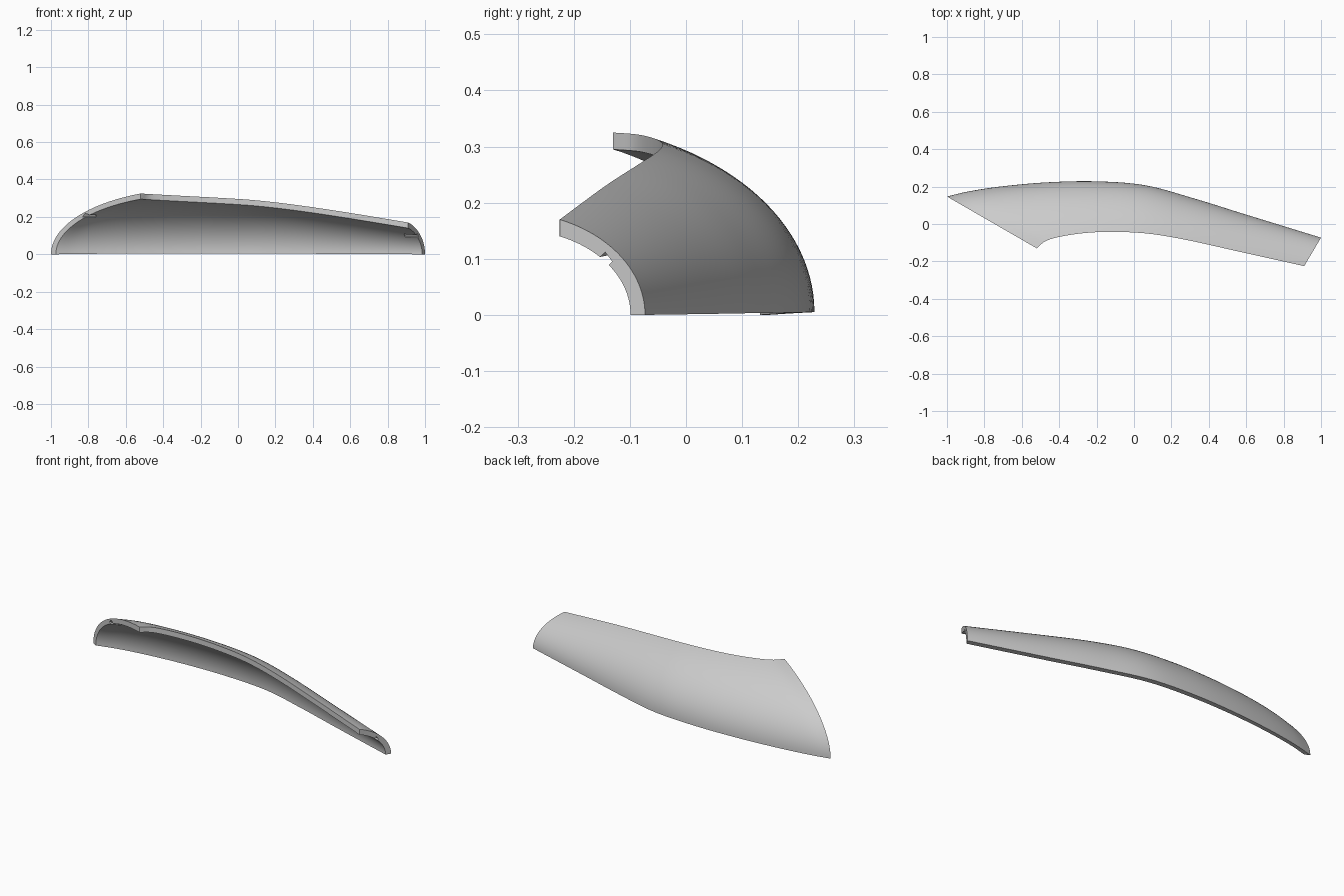
import bpy, bmesh, math
from mathutils import Vector, Matrix

cube = bpy.data.objects.get("Cube")
if cube:
    bpy.data.objects.remove(cube, do_unlink=True)

WALL = 0.03                  # shell thickness
SWEEP = math.radians(68)     # arc of the elliptical section
ARC_STEPS, SUBSTEPS = 24, 7

# Stations along the shell: front edge x, y, back edge x, y, crest height
STATIONS = [Vector(s) for s in (
    (-0.52, -0.13, -1.0, 0.147, 0.325),
    (-0.47, -0.09, -0.88, 0.175, 0.322),
    (-0.38, -0.065, -0.7, 0.202, 0.317),
    (-0.25, -0.047, -0.46, 0.223, 0.31),
    (-0.1, -0.042, -0.2, 0.228, 0.302),
    (0.08, -0.052, 0.06, 0.207, 0.29),
    (0.28, -0.085, 0.32, 0.137, 0.268),
    (0.55, -0.145, 0.6, 0.05, 0.229),
    (0.91, -0.225, 1.0, -0.073, 0.17),
)]


def smooth_path(points, steps):
    """Catmull-Rom interpolation through the stations."""
    padded = [points[0] * 2 - points[1]] + points + [points[-1] * 2 - points[-2]]
    result = []
    for a, b, c, d in zip(padded, padded[1:], padded[2:], padded[3:]):
        for i in range(steps):
            t = i / steps
            result.append((b * 2 + (c - a) * t + (a * 2 - b * 5 + c * 4 - d) * t * t
                           + (b * 3 - a - c * 3 + d) * t ** 3) / 2)
    return result + [points[-1]]


def arc(station, inset, base):
    """Section arc from the low back edge up to the crest at the front."""
    fx, fy, bx, by, height = station
    front, back = Vector((fx, fy, 0)), Vector((bx, by, 0))
    out = back - front
    width = out.length - inset
    out.normalize()
    low = math.cos(SWEEP)
    points = []
    for i in range(ARC_STEPS + 1):
        angle = SWEEP * i / ARC_STEPS
        reach = width * (math.cos(angle) - low) / (1 - low)
        rise = (height - inset - base) * math.sin(angle) / math.sin(SWEEP)
        points.append(front + out * reach + Vector((0, 0, base + rise)))
    return points


# Swept shell with closed rims
bm = bmesh.new()
rings = []
path = smooth_path(STATIONS, SUBSTEPS)
for k, station in enumerate(path):
    base = 0.005 * math.sin(math.pi * k / (len(path) - 1))
    loop = arc(station, 0, base) + arc(station, WALL, base)[::-1]
    rings.append([bm.verts.new(p) for p in loop])
count = len(rings[0])
for r, s in zip(rings, rings[1:]):
    for i in range(count):
        j = (i + 1) % count
        bm.faces.new((r[i], r[j], s[j], s[i]))
for ring in (rings[0], rings[-1]):
    for i in range(ARC_STEPS):
        bm.faces.new((ring[i], ring[i + 1], ring[count - 2 - i], ring[count - 1 - i]))
bmesh.ops.recalc_face_normals(bm, faces=bm.faces)
mesh = bpy.data.meshes.new("curved_shell")
bm.to_mesh(mesh)
bm.free()
shell = bpy.data.objects.new("curved_shell", mesh)
bpy.context.collection.objects.link(shell)

grey = bpy.data.materials.new("light_grey")
grey.use_nodes = True
colour = (0.6, 0.6, 0.6, 1)
grey.diffuse_color = colour
grey.node_tree.nodes["Principled BSDF"].inputs["Base Color"].default_value = colour
mesh.materials.append(grey)


def cut_box(name, centre, size, turn, roll=0):
    """Cut a turned box out of the shell."""
    bpy.ops.mesh.primitive_cube_add(size=1)
    box = bpy.context.object
    box.name = name
    box.hide_render = True
    box.data.transform(Matrix.Translation(centre) @ Matrix.Rotation(turn, 4, "Z")
                       @ Matrix.Rotation(roll, 4, "X") @ Matrix.Diagonal((*size, 1)))
    bpy.context.view_layer.objects.active = shell
    mod = shell.modifiers.new(name, "BOOLEAN")
    mod.operation = "DIFFERENCE"
    mod.solver = "EXACT"
    mod.object = box
    bpy.ops.object.modifier_apply(modifier=mod.name)
    bpy.data.objects.remove(box, do_unlink=True)


# Locating slots inside both ends, and a shallow recess at the low back corner
def slot_point(station):
    return arc(station, WALL, 0)[int(ARC_STEPS * 0.62)]


cut_box("right_slot", slot_point(path[-1]), (0.14, 0.022, 0.022), -0.25, math.radians(40))
cut_box("left_slot", slot_point(path[0]), (0.1, 0.03, 0.022), 0.2, math.radians(30))
cut_box("corner_recess", Vector((-0.97, 0.174, 0.02)), (0.12, 0.03, 0.06), 0.2)

bpy.ops.object.select_all(action="DESELECT")
shell.select_set(True)
bpy.context.view_layer.objects.active = shell
bpy.ops.object.shade_smooth_by_angle(angle=math.radians(30))
